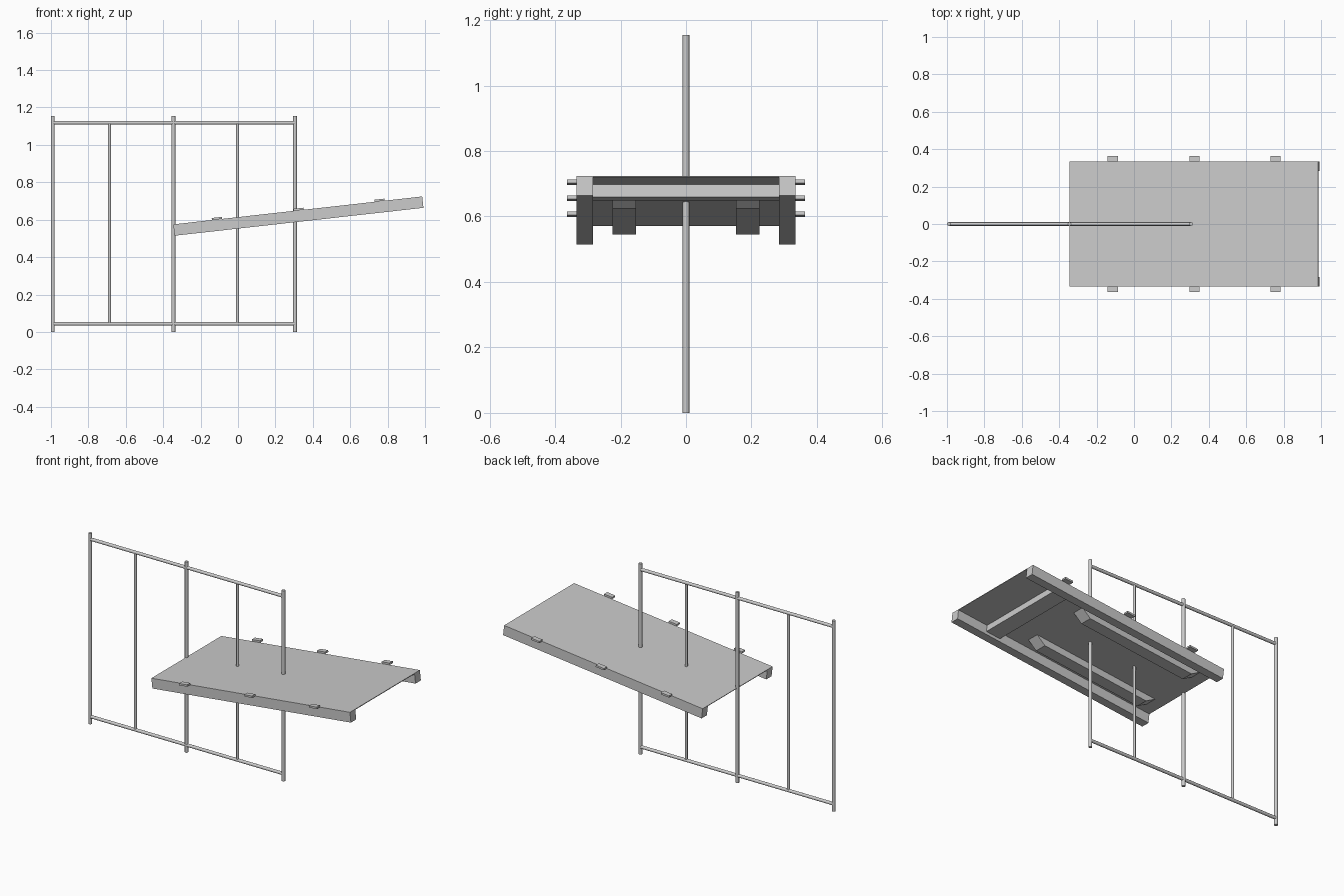
import bpy, math
from mathutils import Matrix, Vector

if "Cube" in bpy.data.objects:
    bpy.data.objects.remove(bpy.data.objects["Cube"])

grey = bpy.data.materials.new("light_grey_metal")
grey.diffuse_color = (0.6, 0.6, 0.6, 1)
grey.use_nodes = True
grey.node_tree.nodes["Principled BSDF"].inputs["Base Color"].default_value = grey.diffuse_color

SLOPE = math.atan(0.15 / 1.338)
LENGTH, HALF_W, DEPTH = 1.339, 0.335, 0.061
# Platform space: x runs up the slope from the low end, z = 0 is the top surface
TILT = Matrix.Translation((-0.346, 0, 0.575)) @ Matrix.Rotation(-SLOPE, 4, 'Y')


def prism(name, outline, y0, y1):
    """Extrude an x-z outline across y, in tilted platform space."""
    n = len(outline)
    verts = [TILT @ Vector((x, y, z)) for y in (y0, y1) for x, z in outline]
    faces = [list(range(n)), list(range(2 * n - 1, n - 1, -1))]
    faces += [[i, i + n, (i + 1) % n + n, (i + 1) % n] for i in range(n)]
    mesh = bpy.data.meshes.new(name)
    mesh.from_pydata(verts, [], faces)
    mesh.materials.append(grey)
    obj = bpy.data.objects.new(name, mesh)
    bpy.context.collection.objects.link(obj)
    return obj


def block(name, x0, x1, y0, y1, z0, z1):
    return prism(name, [(x0, z0), (x1, z0), (x1, z1), (x0, z1)], y0, y1)


def tube(name, start, end, radius):
    """Round bar between two points."""
    a, b = Vector(start), Vector(end)
    d = b - a
    bpy.ops.mesh.primitive_cylinder_add(
        vertices=20, radius=radius, depth=d.length, location=(a + b) / 2,
        rotation=d.to_track_quat('Z', 'Y').to_euler())
    obj = bpy.context.object
    obj.name = name
    obj.data.materials.append(grey)
    bpy.ops.object.shade_smooth_by_angle(angle=math.radians(40))
    return obj


# Upright frame: main posts, thin uprights and horizontal rails
for i, x in enumerate((-0.99, -0.345, 0.305)):
    tube(f"main_post_{i + 1}", (x, 0, 0), (x, 0, 1.155), 0.01)
for i, x in enumerate((-0.687, -0.002)):
    tube(f"thin_upright_{i + 1}", (x, 0, 0.045), (x, 0, 1.118), 0.008)
for name, z in (("bottom_rail", 0.043), ("top_rail", 1.118)):
    tube(name, (-0.99, 0, z), (0.305, 0, z), 0.0095)

# Sloping platform: thin deck and a cross beam below its high end
block("deck", 0, LENGTH, -HALF_W, HALF_W, -0.004, 0)
block("cross_beam", LENGTH - 0.295, LENGTH - 0.2, -0.284, 0.284, -0.043, -0.003)

for side, s in (("front", -1), ("back", 1)):
    # Side beams along both edges
    y0, y1 = sorted((s * 0.284, s * HALF_W))
    block(f"{side}_side_beam", 0, LENGTH, y0, y1, -DEPTH, -0.001)
    # Inner runners with slanted ends
    y0, y1 = sorted((s * 0.152, s * 0.225))
    prism(f"{side}_runner", [(0.13, -0.045), (0.84, -0.045),
                             (0.90, -0.003), (0.07, -0.003)], y0, y1)
    # Small edge tabs
    y0, y1 = sorted((s * 0.334, s * 0.364))
    for i, x in enumerate((0.235, 0.674, 1.11)):
        block(f"{side}_tab_{i + 1}", x - 0.027, x + 0.027, y0, y1, 0, 0.011)

# Consistent outward normals on every part
bpy.ops.object.select_all(action='DESELECT')
for obj in bpy.context.scene.objects:
    obj.select_set(True)
    bpy.context.view_layer.objects.active = obj
bpy.ops.object.mode_set(mode='EDIT')
bpy.ops.mesh.select_all(action='SELECT')
bpy.ops.mesh.normals_make_consistent(inside=False)
bpy.ops.object.mode_set(mode='OBJECT')
